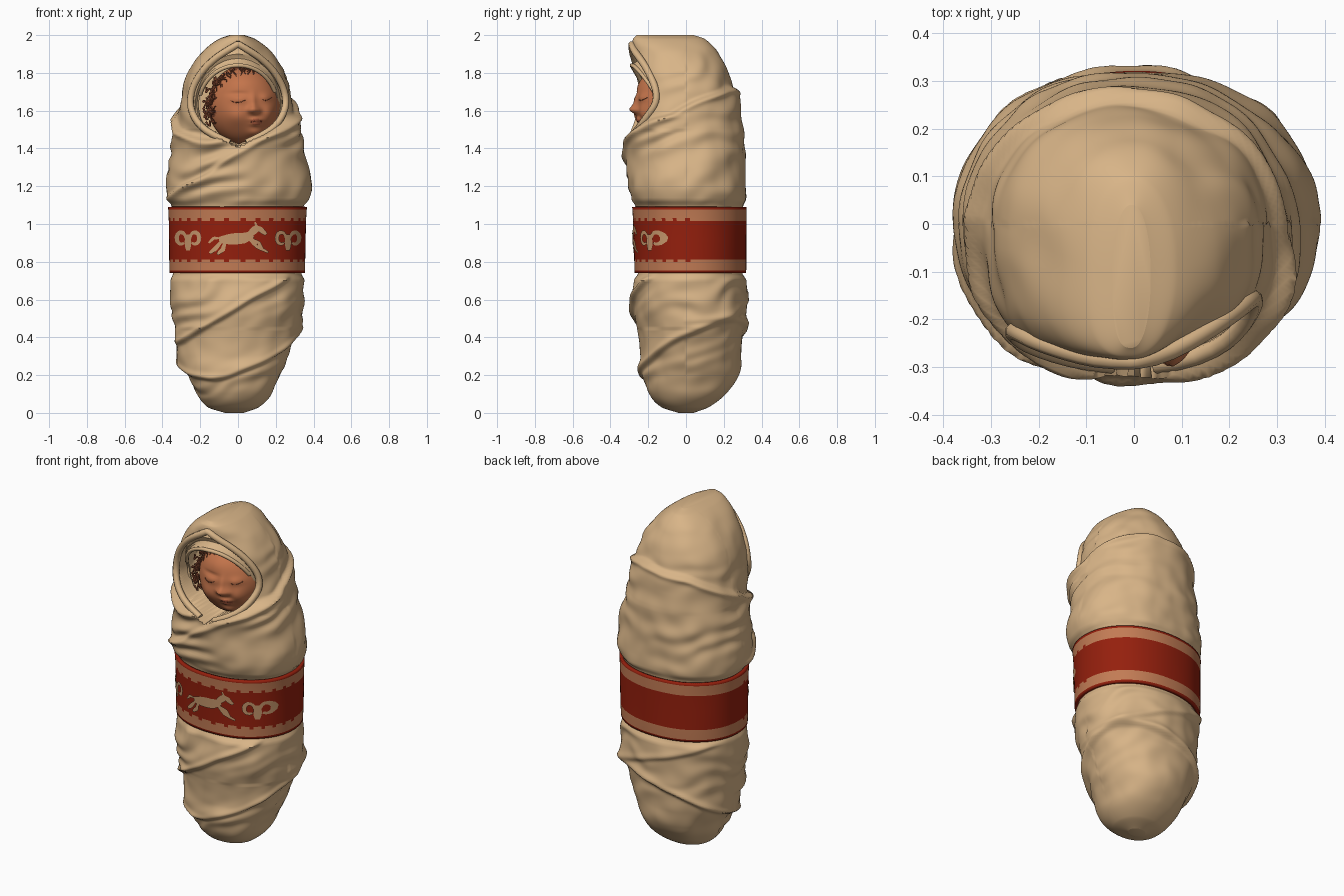
import bpy, bmesh, math, random
from mathutils import Vector, noise

random.seed(4)
if "Cube" in bpy.data.objects:
    bpy.data.objects.remove(bpy.data.objects["Cube"])


def material(name, rgb):
    m = bpy.data.materials.new(name)
    m.use_nodes = True
    m.diffuse_color = (*rgb, 1)
    m.node_tree.nodes["Principled BSDF"].inputs["Base Color"].default_value = (*rgb, 1)
    return m


CLOTH = material("cream cloth", (.69, .46, .245))
SKIN = material("warm skin", (.55, .175, .07))
LIPS = material("rosy lips", (.43, .11, .05))
HAIR = material("brown hair", (.2, .055, .025))
RED = material("red sash", (.30, .014, .004))
TRIM = material("orange trim", (.54, .2, .09))
MOTIF = material("tan motif", (.57, .31, .15))

# Silhouette rows: height, left x, right x, front y, back y
ROWS = [(0, -.07, .03, -.04, .04), (.03, -.16, .11, -.13, .12), (.1, -.215, .18, -.2, .21),
        (.2, -.265, .225, -.235, .275), (.3, -.315, .262, -.235, .295), (.42, -.335, .3, -.25, .3),
        (.55, -.35, .34, -.275, .31), (.75, -.36, .352, -.27, .315), (1.08, -.365, .36, -.28, .318),
        (1.2, -.385, .388, -.3, .315), (1.4, -.35, .352, -.295, .305), (1.6, -.315, .3, -.295, .285),
        (1.75, -.285, .265, -.29, .24), (1.85, -.24, .22, -.285, .205), (1.93, -.17, .155, -.285, .155),
        (1.98, -.1, .09, -.28, .1), (2, -.045, .035, -.26, .04)]
OPENING = [(1.41, 0), (1.5, .17), (1.6, .24), (1.7, .24), (1.8, .19), (1.88, .11), (1.95, 0)]


def smooth(t):
    t = min(max(t, 0), 1)
    return t * t * (3 - 2 * t)


def sample(rows, z):
    """Spline through the rows at height z."""
    z = min(max(z, rows[0][0]), rows[-1][0])
    i = max(k for k in range(len(rows) - 1) if rows[k][0] <= z)
    a, b = rows[i], rows[i + 1]
    p, n = rows[max(i - 1, 0)], rows[min(i + 2, len(rows) - 1)]
    h = b[0] - a[0]
    t = (z - a[0]) / h
    out = []
    for k in range(1, len(a)):
        m0 = (b[k] - p[k]) / (b[0] - p[0]) * h
        m1 = (n[k] - a[k]) / (n[0] - a[0]) * h
        s = t * t * (3 - 2 * t)
        out.append(a[k] + (b[k] - a[k]) * s + t * (1 - t) * ((1 - t) * m0 - t * m1))
    return out


def section(z):
    l, r, f, b = sample(ROWS, z)
    return (l + r) / 2, (f + b) / 2, (r - l) / 2, (b - f) / 2


def power(z, fuller):
    """The hood is squarer at its front right."""
    return 2.15 + (.75 * smooth((z - 1.4) / .25) if fuller else 0)


def around(ang, z, off=0):
    cx, cy, a, b = section(z)
    c, s = math.cos(ang), math.sin(ang)
    e = 2 / power(z, c < 0 and s < 0)
    n = Vector((c / a, s / b, 0)).normalized()
    return Vector((cx + math.copysign(abs(c) ** e, c) * a,
                   cy + math.copysign(abs(s) ** e, s) * b, z)) + n * off


def front(x, z, off=0):
    cx, cy, a, b = section(z)
    u, e = min(abs(x - cx) / a, .999), power(z, x < cx)
    return Vector((x, cy - b * (1 - u ** e) ** (1 / e) - off, z))


def lap(d, h, fade):
    """Step at the edge of a layer, with a rolled hem."""
    return h * smooth(d / .03) * math.exp(-max(d, 0) / fade) + .4 * h * math.exp(-((d - .03) / .02) ** 2)


def folds(p):
    """Wrapped layers, diagonal creases and soft lumps."""
    x, y, z = p
    fr, bk = smooth((.05 - y) / .2), smooth((y + .05) / .2)
    wave = .015 * noise.noise(p * 5 + Vector((3, 7, 1)))
    h = lap(1.61 + .1 * x + .5 * y - z + wave, .026, .12)
    h += fr * lap(1.4 + .65 * x - z + wave, .022, .1) + fr * lap(z - .54 - .6 * x + wave, .027, .07)
    h += lap(z - .3 - .3 * x - .45 * y + wave, .023, .08) + bk * lap(z - .58 + .35 * x + wave, .013, .08)
    n = noise.noise(p * 4)
    slope = .5 * x * (1 if y < 0 else -.5) + .2 * y
    crease = math.sin((z - slope) * 48 + n * 6) * (.4 + noise.noise(p * 3 + Vector((5, 1, 2))))
    h += crease * (.012 - .007 * bk if .45 < z < 1.5 else .004) + n * .012 + noise.noise(p * 10) * .007
    h *= smooth(z / .15) * smooth((2.01 - z) / .1)
    belt = smooth((z - .7) / .04) * smooth((1.13 - z) / .04)
    return h * (1 - belt) - .016 * belt


def finish(name, bm_or_mesh, mats, angle=40):
    if isinstance(bm_or_mesh, bmesh.types.BMesh):
        bmesh.ops.recalc_face_normals(bm_or_mesh, faces=bm_or_mesh.faces)
        me = bpy.data.meshes.new(name)
        for m in mats:
            me.materials.append(m)
        bm_or_mesh.to_mesh(me)
        bm_or_mesh.free()
    else:
        me = bm_or_mesh
        me.materials.append(mats[0])
    ob = bpy.data.objects.new(name, me)
    bpy.context.collection.objects.link(ob)
    bpy.ops.object.select_all(action="DESELECT")
    ob.select_set(True)
    bpy.context.view_layer.objects.active = ob
    bpy.ops.object.shade_smooth_by_angle(angle=math.radians(angle))
    return ob


def grid(rows, caps=False, rule=lambda i, j: 0):
    bm = bmesh.new()
    vs = [[bm.verts.new(p) for p in r] for r in rows]
    n = len(vs[0])
    for i in range(len(vs) - 1):
        for j in range(n):
            k = (j + 1) % n
            bm.faces.new((vs[i][j], vs[i][k], vs[i + 1][k], vs[i + 1][j])).material_index = rule(i, j)
    if caps:
        bm.faces.new(vs[0])
        bm.faces.new(vs[-1])
    return bm


def tubes(name, paths, radius, mat, taper=False):
    cu = bpy.data.curves.new(name, "CURVE")
    cu.dimensions, cu.bevel_depth, cu.bevel_resolution, cu.use_fill_caps = "3D", radius, 2, True
    for path in paths:
        sp = cu.splines.new("POLY")
        sp.points.add(len(path) - 1)
        for i, p in enumerate(path):
            sp.points[i].co = (*p, 1)
            sp.points[i].radius = 1 - .75 * i / len(path) if taper else 1
    tmp = bpy.data.objects.new(name + "_path", cu)
    me = bpy.data.meshes.new_from_object(tmp)
    bpy.data.objects.remove(tmp)
    return finish(name, me, [mat], 60)


# Swaddled body with a hollow for the face
N, M = 220, 270
rings = []
for i in range(M + 1):
    z = 1 - math.cos(math.pi * i / M)
    hw = sample(OPENING, z)[0] if 1.41 < z < 1.95 else -1
    ring = []
    for j in range(N):
        ang = 2 * math.pi * j / N
        p = around(ang, z)
        p = around(ang, z, folds(p))
        if p.y < 0 and hw > 0:
            p.y += (max(p.y, -.08) - p.y) * smooth((hw - abs(p.x)) / .025)
        ring.append(p)
    rings.append(ring)
finish("swaddling_cloth", grid(rings, True), [CLOTH], 70)

# Rolled hem around the hood opening
zs = [1.43 + .52 * k / 24 for k in range(25)]
edge = [(sample(OPENING, z)[0] + .005, z) for z in zs]
hem = [front(x, z, .002) for x, z in edge] + [front(-x, z, .002) for x, z in reversed(edge)]
tubes("hood_hem", [hem], .019, CLOTH)

# Inner hood framing the face
rows = []
for k in range(9):
    t = k / 8
    row = []
    for j in range(72):
        a = 2 * math.pi * j / 72
        up, out = max(0, math.sin(a)), max(0, math.cos(a))
        y = -.165 - .11 * up + .04 * out + t * (.04 - .01 * out) - .012 * math.sin(t * 9 + a)
        rx, rz = .207 + .038 * t, .21 + .095 * t
        row.append(Vector((rx * math.cos(a), y, 1.63 + rz * math.sin(a))))
    rows.append(row)
finish("inner_hood", grid(rows), [CLOTH])
tubes("inner_hood_hem", [rows[0][4:34]], .011, CLOTH)

# Head: an ellipsoid with soft bumps for the features (x, z, width, height, push)
C, R = Vector((.033, -.088, 1.63)), Vector((.19, .18, .21))
BUMPS = [(.085, 1.605, .024, .024, .034), (.08, 1.65, .016, .04, .014), (.06, 1.602, .014, .012, .014),
         (.11, 1.602, .014, .012, .014), (.095, 1.552, .03, .01, .02), (.095, 1.53, .026, .011, .018),
         (.095, 1.48, .04, .025, .018), (-.01, 1.57, .055, .05, .016), (.165, 1.58, .035, .05, .02),
         (.005, 1.66, .04, .02, .01), (.15, 1.67, .03, .02, .012), (.0, 1.69, .05, .01, -.007),
         (.02, 1.75, .1, .05, .012)]


def face(x, z, off=0):
    u, v = (x - C.x) / R.x, (z - C.z) / R.z
    k = max(0, 1 - u * u - v * v)
    push = sum(h * math.exp(-((x - a) / w) ** 2 - ((z - b) / t) ** 2) for a, b, w, t, h in BUMPS)
    return Vector((x, C.y - R.y * math.sqrt(k) - push * smooth(k * 3) - off, z))


bm = bmesh.new()
bmesh.ops.create_uvsphere(bm, u_segments=96, v_segments=72, radius=1)
for v in bm.verts:
    q = Vector(a * b for a, b in zip(v.co, R)) + C
    v.co = face(q.x, q.z) if q.y < C.y else q
for f in bm.faces:
    c = f.calc_center_median()
    lip = ((c.x - .095) / .034) ** 2 + ((c.z - 1.541) / .015) ** 2 < 1
    hair = c.z > 1.82 + .01 * math.sin(c.x * 90) or c.x < -.125 + .01 * math.sin(c.z * 80)
    f.material_index = 1 if lip and c.y < C.y else 2 if hair and c.z > 1.53 else 0
finish("head", bm, [SKIN, LIPS, HAIR], 60)


# Closed eyes and mouth line
def arc(x, z, w, sag, tilt):
    ts = [k / 5 - 1 for k in range(11)]
    return [face(x + w * t, z - sag * (1 - t * t) + tilt * t, .0005) for t in ts]


tubes("eyelid_lines", [arc(.0, 1.655, .038, .012, .002), arc(.153, 1.665, .026, .01, .006)], .0018, HAIR)
tubes("mouth_line", [arc(.095, 1.54, .032, -.004, .002)], .0016, HAIR)

# Curly hair locks along the temple, wispy ones on the forehead
locks = []
for k in range(64):
    side = k % 4 > 0
    a = math.radians(random.uniform(125, 208) if side else random.uniform(70, 125))
    phase, length = random.uniform(0, 6), random.uniform(.06, .22)
    start = .97 + (.2 * smooth((a - 2.2) / .5) * random.random() if side else 0)
    lock = []
    for s in range(9):
        r = start - length * s / 8
        b = a + (.06 if side else .03) * math.sin(s * .8 + phase)
        p = face(C.x + R.x * r * math.cos(b), C.z + R.z * r * math.sin(b), .003)
        p.y = min(p.y, -.17)
        lock.append(p)
    locks.append(lock)
tubes("hair_locks", locks, .0055, HAIR, True)

# Sash with trim bands, scalloped across the front
levels = [.74, .753, .798, .813, .92, 1.017, 1.032, 1.077, 1.09]
rows = [[around(2 * math.pi * j / 180, z, .003 + .003 * noise.noise(around(2 * math.pi * j / 180, z) * 6))
         for j in range(180)] for z in levels]


def sash_colour(i, j):
    return int(i in (1, 6) or (i in (2, 5) and (j < 90 or j % 6 < 4)))


sash = finish("sash", grid(rows, rule=sash_colour), [RED, TRIM])
sash.modifiers.new("thickness", "SOLIDIFY").thickness = .02


# Flat motifs laid on the sash
def ribbons(name, strokes):
    bm = bmesh.new()
    for width, pts in strokes:
        pts = [Vector(p) for p in pts]
        fine = [a.lerp(b, k / 4) for a, b in zip(pts, pts[1:]) for k in range(4)] + [pts[-1]]
        old = None
        for i, p in enumerate(fine):
            d = (fine[min(i + 1, len(fine) - 1)] - fine[max(i - 1, 0)]).normalized()
            side = Vector((-d.y, d.x)) * width * (.55 + .45 * math.sin(math.pi * i / (len(fine) - 1)))
            new = [bm.verts.new(front(*(p + side * s), .011)) for s in (-1, 0, 1)]
            if old:
                for k in (0, 1):
                    bm.faces.new((old[k], old[k + 1], new[k + 1], new[k]))
            old = new
    ob = finish(name, bm, [MOTIF])
    for f in ob.data.polygons:
        if f.normal.y > 0:
            f.flip()


ribbons("running_animal", [
    (.03, [(-.1, .915), (-.04, .92), (.03, .925), (.08, .945)]), (.02, [(.05, .935), (.09, .97), (.11, .985)]),
    (.015, [(.09, .985), (.12, .97), (.15, .945)]), (.006, [(.1, .985), (.09, 1.01)]),
    (.008, [(-.1, .925), (-.13, .925), (-.155, .9)]), (.012, [(-.09, .905), (-.12, .87), (-.15, .845)]),
    (.012, [(-.07, .9), (-.08, .865), (-.11, .84)]), (.01, [(.06, .925), (.11, .9), (.13, .87)]),
    (.01, [(.06, .92), (.1, .88), (.16, .85)])])
for side, label in ((-1, "right"), (1, "left")):
    horns = [(.011, [(side * .265 + s * (.012 + .024 * (1 - math.cos(t))), .925 + .032 * math.sin(t))
                     for t in (k * .6 for k in range(10))]) for s in (-1, 1)]
    ribbons(label + "_horned_motif", horns + [(.018, [(side * .265, .945), (side * .265, .86)])])
